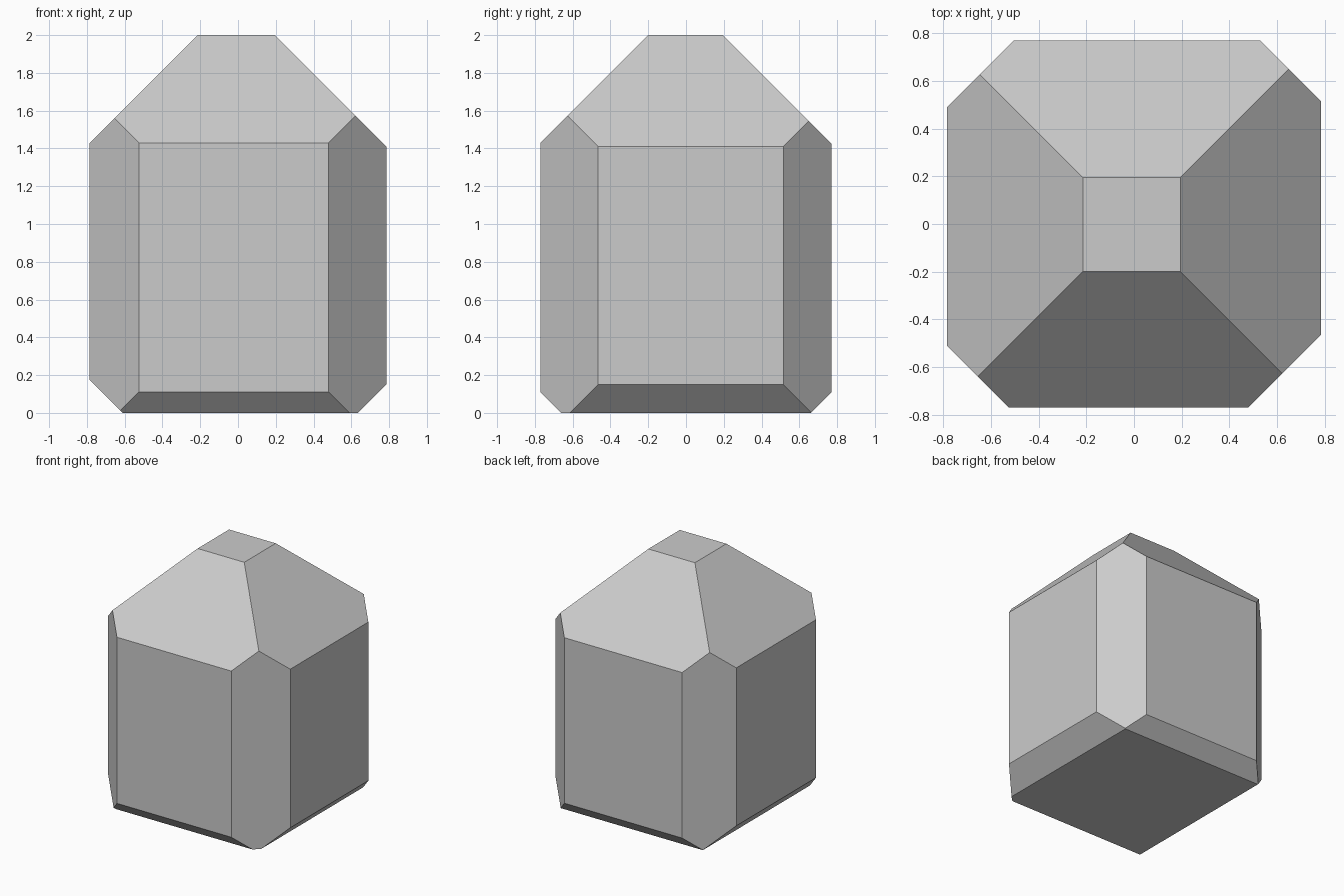
import bpy, bmesh
from mathutils import Vector

if "Cube" in bpy.data.objects:
    bpy.data.objects.remove(bpy.data.objects["Cube"])

# Starting block: straight sides, flat base and top
bm = bmesh.new()
bmesh.ops.create_cube(bm, size=1)
bmesh.ops.scale(bm, vec=(1.57, 1.54, 2), verts=bm.verts)
bmesh.ops.translate(bm, vec=(0, 0, 1), verts=bm.verts)


def chamfer(normal, offset):
    """Slice off everything beyond normal . p = offset and cap the cut."""
    n = Vector(normal)
    geom = bm.verts[:] + bm.edges[:] + bm.faces[:]
    cut = bmesh.ops.bisect_plane(bm, geom=geom, dist=1e-5, plane_co=n * offset / n.length_squared,
                                 plane_no=n, clear_outer=True)
    edges = [e for e in cut["geom_cut"] if isinstance(e, bmesh.types.BMEdge)]
    bmesh.ops.contextual_create(bm, geom=edges)


# Upright corner chamfers
chamfer((1, -1, 0), 1.25)
chamfer((-1, -1, 0), 1.295)
chamfer((1, 1, 0), 1.30)
chamfer((-1, 1, 0), 1.275)

# Sloping upper facets (offset at top) and small facets around the base
for x, y, top, base in ((0, -1, 2.20, 0.66), (0, 1, 2.195, 0.66),
                        (1, 0, 2.195, 0.635), (-1, 0, 2.215, 0.61)):
    chamfer((x, y, 1), top)
    chamfer((x, y, -1), base)

bmesh.ops.recalc_face_normals(bm, faces=bm.faces)
mesh = bpy.data.meshes.new("faceted_stone")
bm.to_mesh(mesh)
bm.free()
bpy.context.collection.objects.link(bpy.data.objects.new("faceted_stone", mesh))
